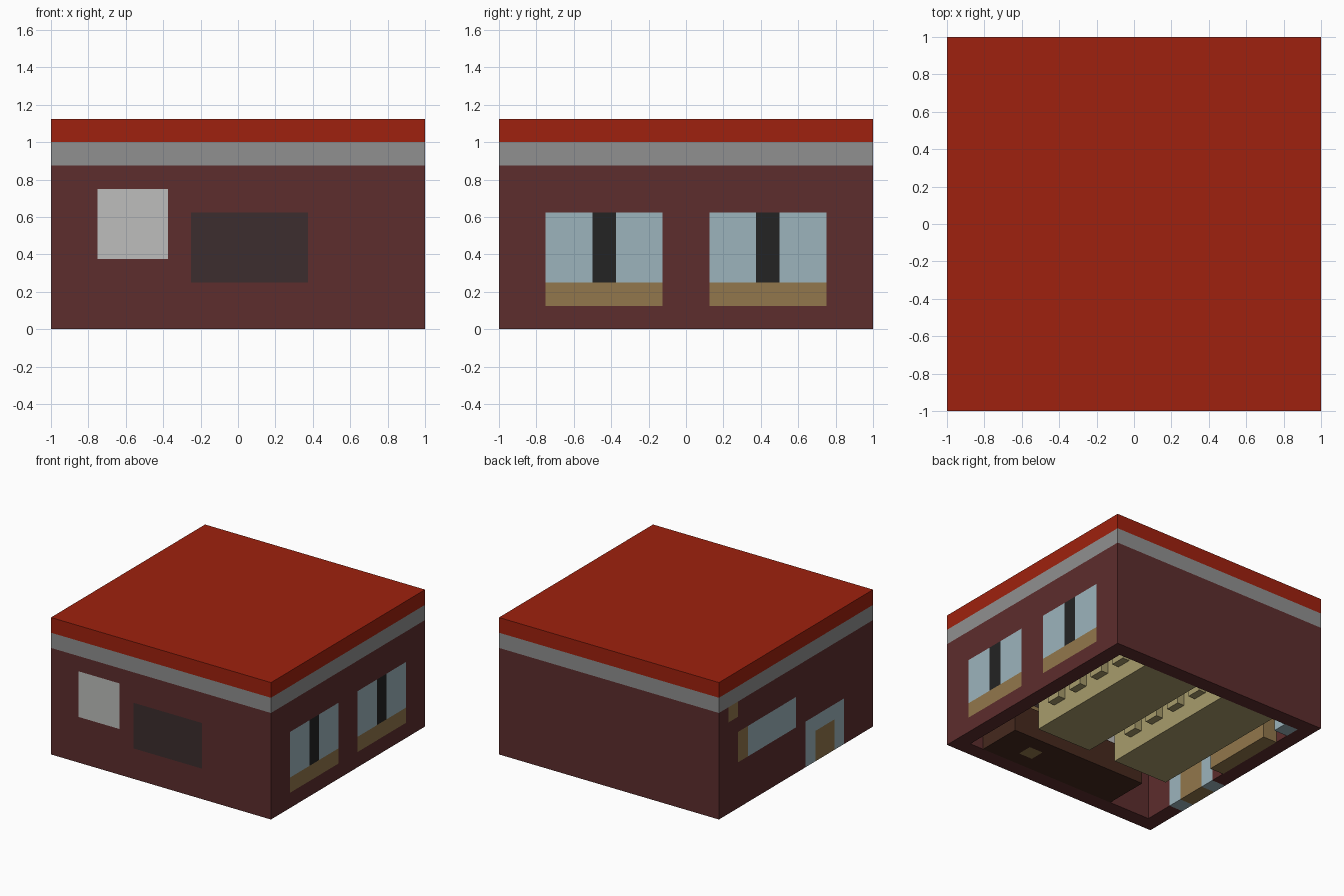
import bpy
import bmesh
from mathutils import Vector

cube = bpy.data.objects.get("Cube")
if cube:
    bpy.data.objects.remove(cube, do_unlink=True)


def linear(c):
    c /= 255
    return c / 12.92 if c <= 0.04045 else ((c + 0.055) / 1.055) ** 2.4


def material(name, code):
    rgba = tuple(linear(v) for v in bytes.fromhex(code)) + (1.0,)
    m = bpy.data.materials.new(name)
    m.use_nodes = True
    m.diffuse_color = rgba
    bsdf = next(n for n in m.node_tree.nodes if n.type == "BSDF_PRINCIPLED")
    bsdf.inputs["Base Color"].default_value = rgba
    return m


RED = material("roof red", "9f210e")
GREY = material("band grey", "909090")
WALL = material("wall maroon", "5d2d2d")
WHITE = material("sign white", "bdbebc")
PANEL = material("panel charcoal", "3c2d2e")
GLASS = material("pale glass", "9cb4bc")
BLACK = material("window black", "232323")
WOOD = material("light wood", "92774c")
BEIGE = material("shelf beige", "a89c6c")
BROWN = material("counter brown", "46291e")

U = 0.125   # wall thickness and module of the whole building
EPS = 0.001


def block(name, lo, hi, mat, patches=()):
    """Box between two corners; each patch (lo, hi, material) is cut into its faces."""
    lo, hi = Vector(lo), Vector(hi)
    bm = bmesh.new()
    bmesh.ops.create_cube(bm, size=1)
    for v in bm.verts:
        v.co = (lo + hi) / 2 + v.co * (hi - lo)
    for axis in range(3):
        cuts = {c[axis] for p in patches for c in p[:2]}
        for cut in sorted(cuts):
            if lo[axis] + EPS < cut < hi[axis] - EPS:
                point, normal = Vector(), Vector()
                point[axis], normal[axis] = cut, 1
                bmesh.ops.bisect_plane(
                    bm, geom=bm.verts[:] + bm.edges[:] + bm.faces[:],
                    plane_co=point, plane_no=normal)
    mats = [mat]
    for p_lo, p_hi, p_mat in patches:
        if p_mat not in mats:
            mats.append(p_mat)
        for f in bm.faces:
            c = f.calc_center_median()
            if all(p_lo[i] - EPS < c[i] < p_hi[i] + EPS for i in range(3)):
                f.material_index = mats.index(p_mat)
    mesh = bpy.data.meshes.new(name)
    bm.to_mesh(mesh)
    bm.free()
    for m in mats:
        mesh.materials.append(m)
    obj = bpy.data.objects.new(name, mesh)
    bpy.context.collection.objects.link(obj)
    return obj


def on_x_wall(y0, y1, z0, z1, mat):
    return (-1, y0, z0), (1, y1, z1), mat


def on_y_wall(x0, x1, z0, z1, mat):
    return (x0, -1, z0), (x1, 1, z1), mat


INNER = 1 - U
EAVE = 7 * U

# Roof and grey band
block("roof", (-1, -1, 1), (1, 1, 1 + U), RED)
block("roof_band", (-1, -1, EAVE), (1, 1, 1), GREY)

# Front and back walls
block("front_wall", (-1, -1, 0), (1, -INNER, EAVE), WALL, [
    on_y_wall(-0.75, -0.375, 0.375, 0.75, WHITE),
    on_y_wall(-0.25, 0.375, 0.25, 0.625, PANEL)])
block("back_wall", (-1, INNER, 0), (1, 1, EAVE), WALL)

# Left wall with two windows, each with a dark opening and a wooden sill
windows = []
for y, gap in ((-0.75, -0.5), (0.125, 0.375)):
    windows += [on_x_wall(y, y + 0.625, 0.25, 0.625, GLASS),
                on_x_wall(gap, gap + U, 0.25, 0.625, BLACK),
                on_x_wall(y, y + 0.625, U, 0.25, WOOD)]
block("left_wall", (INNER, -INNER, 0), (1, INNER, EAVE), WALL, windows)

# Right wall with window, small wooden sign and glazed doorway
block("right_wall", (-1, -INNER, 0), (-INNER, INNER, EAVE), WALL, [
    on_x_wall(0.75, INNER, 0.75, EAVE, WOOD),
    on_x_wall(0.625, 0.75, 0.375, 0.625, WOOD),
    on_x_wall(0, 0.625, 0.375, 0.625, GLASS),
    on_x_wall(-0.625, -U, 0, 0.375, GLASS),
    on_x_wall(-0.5, -0.25, 0, 0.25, WOOD)])

# Shelf units with a row of small goods on the side
for side, x in (("left", 0.625), ("right", -U)):
    block(side + "_shelf", (x - 0.5, -0.375, 0), (x, INNER, 0.5), BEIGE)
    for i in range(4):
        y = -0.1875 + 0.25 * i
        block(f"{side}_shelf_box_{i + 1}", (x, y, U), (x + U / 2, y + U, 2 * U), BEIGE)

# Counter with a wooden post through it, bench and block along the right wall
block("counter", (-0.5, -INNER, 0), (0.75, -0.5, 0.25), BROWN,
      [((0.375, -0.75, 0), (0.5, -0.625, 0.25), WOOD)])
block("counter_post", (0.375, -0.75, 0.25), (0.5, -0.625, 0.375), WOOD)
block("bench", (-INNER, 0, 0), (-0.75, 0.625, 0.25), WOOD)
block("corner_case", (-INNER, 0.75, 0), (-0.75, INNER, 0.25), GLASS)
